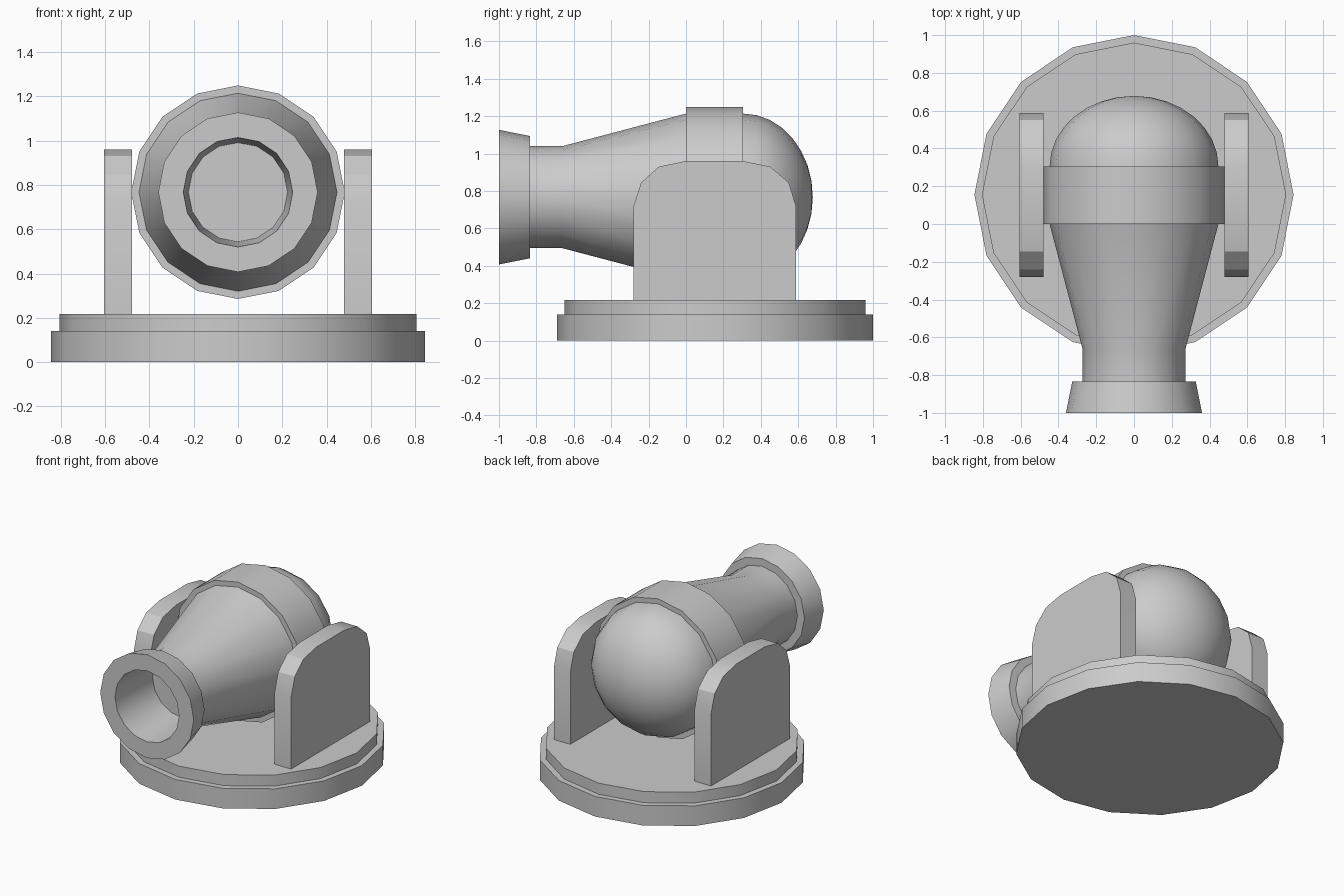
import bpy, bmesh, math
from mathutils import Matrix

if "Cube" in bpy.data.objects:
    bpy.data.objects.remove(bpy.data.objects["Cube"])

SIDES = 16


def finish(bm, name):
    bmesh.ops.remove_doubles(bm, verts=bm.verts[:], dist=1e-5)
    bmesh.ops.recalc_face_normals(bm, faces=bm.faces[:])
    mesh = bpy.data.meshes.new(name)
    bm.to_mesh(mesh)
    bm.free()
    obj = bpy.data.objects.new(name, mesh)
    bpy.context.collection.objects.link(obj)
    bpy.ops.object.select_all(action='DESELECT')
    obj.select_set(True)
    bpy.context.view_layer.objects.active = obj
    bpy.ops.object.shade_smooth_by_angle(angle=math.radians(30))
    return obj


def lathe(name, profile, matrix):
    """Revolve (radius, height) points around local z, then place the result."""
    bm = bmesh.new()
    verts = [bm.verts.new((r, 0, h)) for r, h in profile]
    edges = [bm.edges.new(pair) for pair in zip(verts, verts[1:])]
    bmesh.ops.spin(bm, geom=verts + edges, cent=(0, 0, 0), axis=(0, 0, 1),
                   angle=math.tau, steps=SIDES, use_merge=True)
    bm.transform(matrix)
    return finish(bm, name)


# Two-tier round base
lathe("base", [(0, 0), (0.845, 0), (0.845, 0.14), (0.805, 0.14),
               (0.805, 0.217), (0, 0.217)],
      Matrix.Translation((0, 0.155, 0)))

# Barrel lies along y: local z becomes world y
along_y = Matrix.Translation((0, 0, 0.767)) @ Matrix.Rotation(-math.pi / 2, 4, 'X')

# Barrel with hollow bore, flared muzzle, tapered body and rounded rear
dome = [(0.447 * math.cos(a), 0.305 + 0.373 * math.sin(a))
        for a in (math.pi / 2 * i / 8 for i in range(8))]
lathe("barrel", [(0, -0.62), (0.224, -0.62), (0.247, -1.0), (0.36, -1.0),
                 (0.327, -0.835), (0.273, -0.835), (0.273, -0.66),
                 (0.447, 0), (0.482, 0), (0.482, 0.305)] + dome + [(0, 0.678)],
      along_y)

# Side supports with rounded tops
outline = [(-0.28, 0.215), (-0.28, 0.72), (-0.24, 0.845), (-0.145, 0.93), (0, 0.96),
           (0.305, 0.96), (0.45, 0.93), (0.55, 0.845), (0.588, 0.72), (0.588, 0.215)]
for side, label in ((-1, "left"), (1, "right")):
    bm = bmesh.new()
    face = bm.faces.new([bm.verts.new((side * 0.478, y, z)) for y, z in outline])
    solid = bmesh.ops.extrude_face_region(bm, geom=[face], use_keep_orig=True)
    moved = [v for v in solid["geom"] if isinstance(v, bmesh.types.BMVert)]
    bmesh.ops.translate(bm, verts=moved, vec=(side * 0.127, 0, 0))
    finish(bm, label + "_support")
